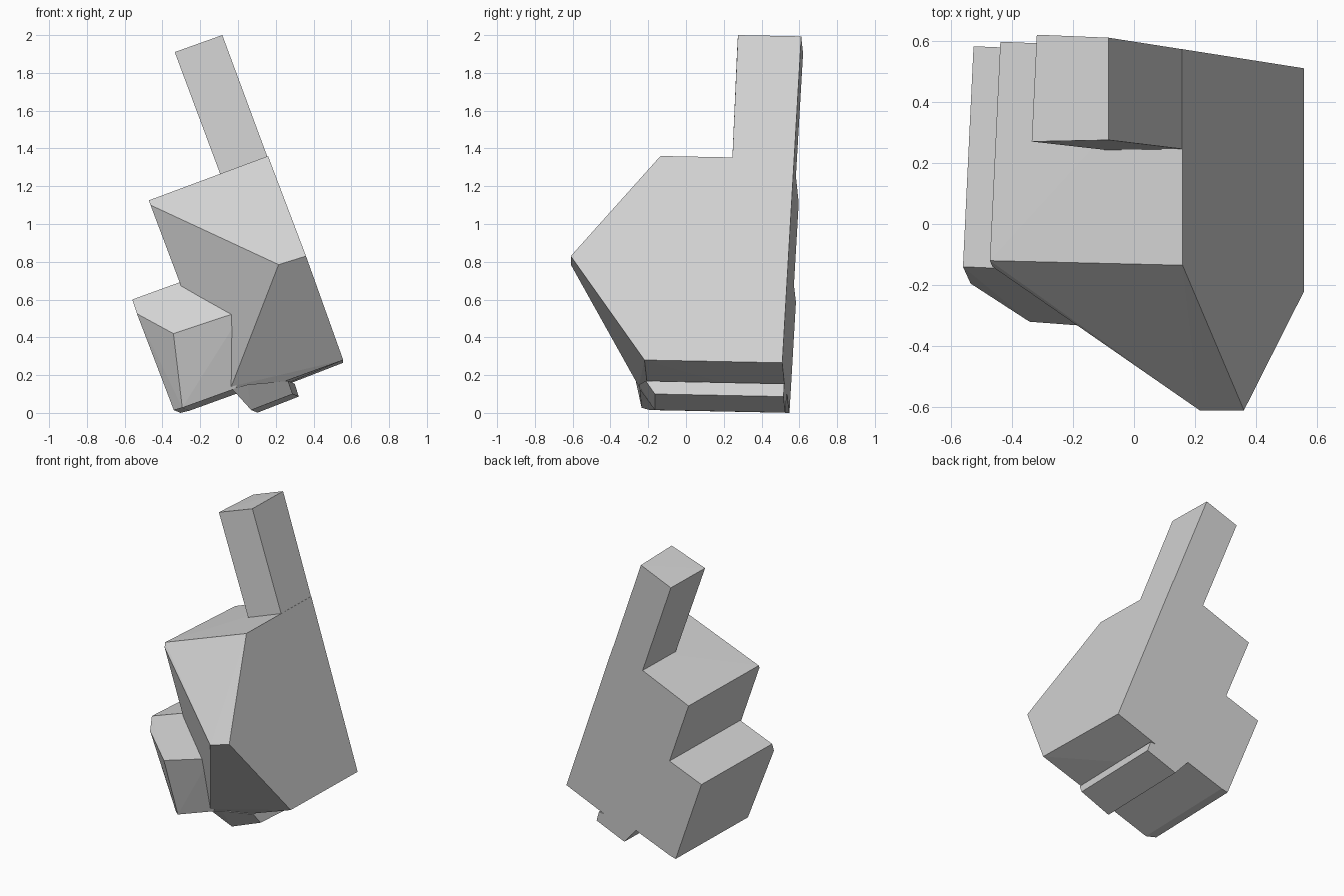
import bpy
import bmesh
from mathutils import Vector
from mathutils.geometry import intersect_line_plane

cube = bpy.data.objects.get("Cube")
if cube:
    bpy.data.objects.remove(cube, do_unlink=True)

# Single plain grey
grey = bpy.data.materials.new("plain_grey")
grey.use_nodes = True
colour = (0.65, 0.65, 0.65, 1)
grey.diffuse_color = colour
grey.node_tree.nodes["Principled BSDF"].inputs["Base Color"].default_value = colour

# Flat back shared by every part, slightly tilted
BACK_POINT = Vector((-0.085, 0.61, 1.99))
BACK_NORMAL = Vector((0.0557, 1, -0.0374))


def to_back(p):
    """Carry a front corner straight through to the flat back."""
    on_right_side = 0.94 * p.x + 0.35 * p.z > 0.55
    direction = Vector((0 if on_right_side else 0.048, 1, -0.02))
    return intersect_line_plane(p, p + direction, BACK_POINT, BACK_NORMAL)


def faceted_part(name, front):
    """Convex flat-faced block between its front corners and the back."""
    corners = [Vector(c) for c in front]
    bm = bmesh.new()
    for p in corners + [to_back(c) for c in corners]:
        bm.verts.new(p)
    hull = bmesh.ops.convex_hull(bm, input=bm.verts[:])
    spare = {v for v in hull["geom_interior"] + hull["geom_unused"]
             if isinstance(v, bmesh.types.BMVert)}
    bmesh.ops.delete(bm, geom=list(spare), context="VERTS")
    bmesh.ops.dissolve_limit(bm, angle_limit=0.02, verts=bm.verts[:], edges=bm.edges[:])
    bmesh.ops.recalc_face_normals(bm, faces=bm.faces[:])
    mesh = bpy.data.meshes.new(name)
    bm.to_mesh(mesh)
    bm.free()
    mesh.materials.append(grey)
    obj = bpy.data.objects.new(name, mesh)
    bpy.context.collection.objects.link(obj)
    return obj


# Long upright bar, sunk a little into the body
faceted_part("upright_bar", [
    (-0.335, 0.27, 1.91), (-0.083, 0.275, 2.0),
    (0.18, 0.243, 1.29), (-0.07, 0.24, 1.2)])

# Main body with its forward ridge
faceted_part("main_body", [
    (-0.472, -0.12, 1.125), (-0.463, -0.14, 1.1), (0.159, -0.135, 1.36),
    (0.215, -0.61, 0.785), (0.36, -0.61, 0.83), (0.557, -0.22, 0.28),
    (0.01, -0.197, 0.081), (-0.035, -0.25, 0.14), (-0.146, -0.189, 0.258)])

# Small step under the body
faceted_part("base_step", [
    (0.265, -0.213, 0.169), (0.289, -0.165, 0.1),
    (0.07, -0.165, 0.015), (-0.03, -0.245, 0.125), (0.05, -0.25, 0.15)])

# Chamfered block at the lower side
faceted_part("side_block", [
    (-0.56, -0.14, 0.6), (-0.535, -0.195, 0.525), (-0.342, -0.32, 0.42),
    (0.03, -0.348, 0.543), (-0.1, -0.16, 0.767), (-0.01, -0.245, 0.13),
    (-0.295, -0.235, 0.027), (-0.34, -0.19, 0.015)])
